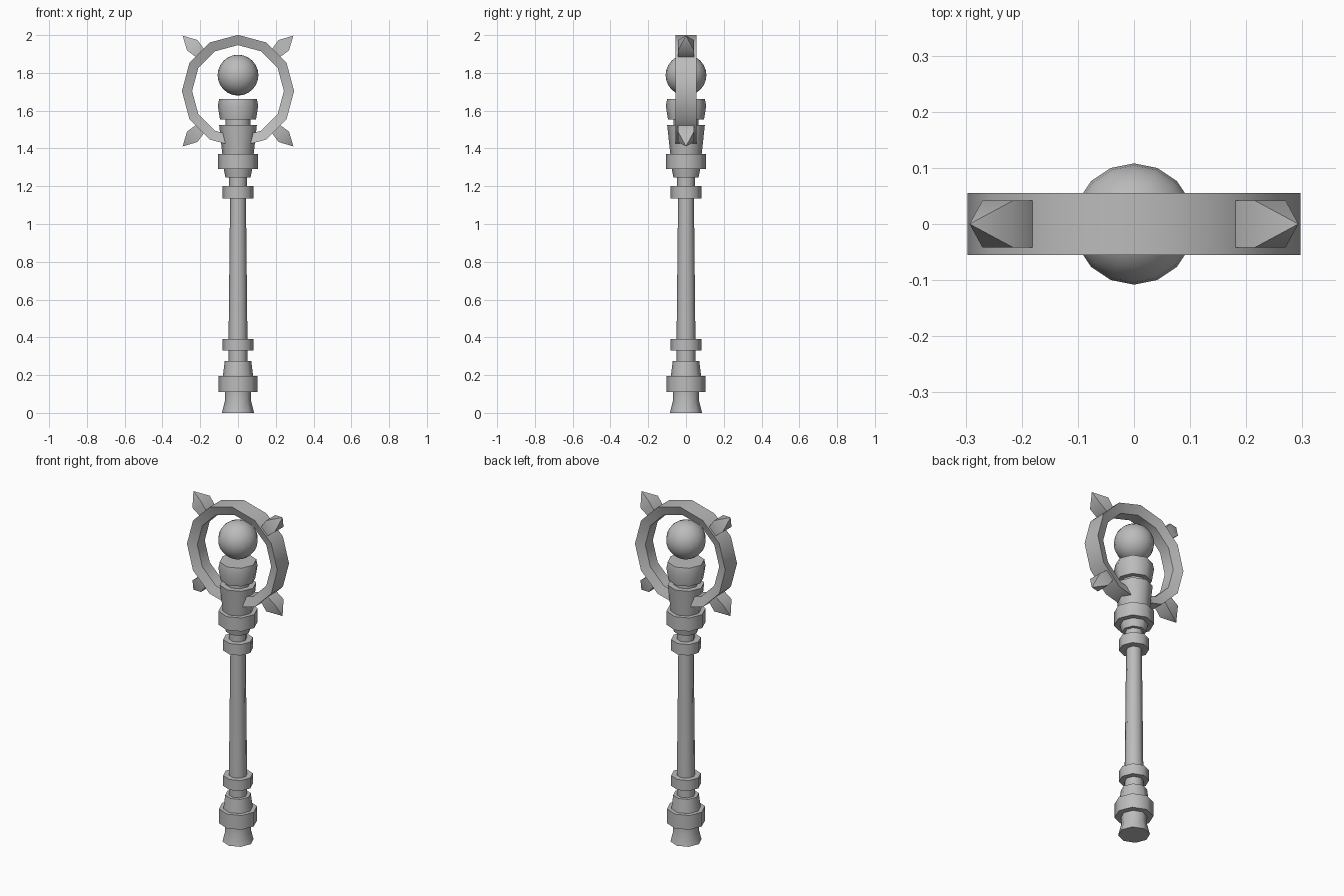
import bpy, bmesh, math
from mathutils import Matrix

if "Cube" in bpy.data.objects:
    bpy.data.objects.remove(bpy.data.objects["Cube"], do_unlink=True)

# One plain grey for the whole staff
GREY = (0.5, 0.5, 0.5, 1)
grey = bpy.data.materials.new("plain_grey")
grey.use_nodes = True
grey.diffuse_color = GREY
grey.node_tree.nodes["Principled BSDF"].inputs["Base Color"].default_value = GREY


def finish(name, bm, angle=50):
    bmesh.ops.recalc_face_normals(bm, faces=bm.faces)
    mesh = bpy.data.meshes.new(name)
    bm.to_mesh(mesh)
    bm.free()
    mesh.materials.append(grey)
    obj = bpy.data.objects.new(name, mesh)
    bpy.context.collection.objects.link(obj)
    bpy.ops.object.select_all(action='DESELECT')
    obj.select_set(True)
    bpy.context.view_layer.objects.active = obj
    bpy.ops.object.shade_smooth_by_angle(angle=math.radians(angle))
    return obj


def bridge(bm, a, b):
    for i in range(len(a)):
        j = (i + 1) % len(a)
        bm.faces.new((a[i], a[j], b[j], b[i]))


def turned(name, profile, sides=8):
    """Capped eight-sided turning from (radius, height) pairs."""
    bm = bmesh.new()
    rings = []
    for r, z in profile:
        rings.append([bm.verts.new((r * math.cos(math.tau * i / sides),
                                    r * math.sin(math.tau * i / sides), z))
                      for i in range(sides)])
    for a, b in zip(rings, rings[1:]):
        bridge(bm, a, b)
    bm.faces.new(rings[0])
    bm.faces.new(rings[-1])
    return finish(name, bm)


# Handle, from the foot up
turned("foot", [(0.085, 0), (0.07, 0.06), (0.07, 0.11)])
turned("lower_collar", [(0.104, 0.11), (0.104, 0.195)])
turned("lower_sleeve", [(0.08, 0.195), (0.07, 0.275)])
turned("lower_neck", [(0.05, 0.275), (0.05, 0.33)])
turned("lower_band", [(0.081, 0.33), (0.081, 0.392)])
turned("shaft", [(0.05, 0.392), (0.042, 1.135)])
turned("upper_band", [(0.081, 1.135), (0.081, 1.2)])
turned("upper_neck", [(0.048, 1.2), (0.048, 1.245)])
turned("upper_sleeve", [(0.066, 1.245), (0.075, 1.29)])
turned("upper_collar", [(0.107, 1.29), (0.107, 1.37)])

# Head and cup
turned("head", [(0.083, 1.37), (0.1, 1.525)])
turned("head_neck", [(0.067, 1.525), (0.067, 1.552)])
turned("cup", [(0.095, 1.552), (0.107, 1.625), (0.1, 1.662)])

# Floating orb
bm = bmesh.new()
bmesh.ops.create_uvsphere(bm, u_segments=16, v_segments=12, radius=0.108,
                          matrix=Matrix.Translation((0, 0, 1.788)))
finish("orb", bm)

# Twelve-sided hoop with a wide outer face
CENTRE = 1.704
bm = bmesh.new()
section = [(0.297, -0.055), (0.297, 0.055), (0.243, 0.035), (0.243, -0.035)]
loops = []
for i in range(12):
    a = math.tau * i / 12
    loops.append([bm.verts.new((r * math.cos(a), y, CENTRE + r * math.sin(a)))
                  for r, y in section])
for i in range(12):
    bridge(bm, loops[i], loops[(i + 1) % 12])
finish("hoop", bm)

# Four pointed studs on the diagonals
for side, sx in (("left", 1), ("right", -1)):
    for level, sz in (("upper", 1), ("lower", -1)):
        bm = bmesh.new()
        rows = []
        for d, p in ((0.284, 0.03), (0.343, 0.039)):
            rows.append([bm.verts.new((sx * (d + p * u) * math.sqrt(0.5), 0.042 * v,
                                       CENTRE + sz * (d - p * u) * math.sqrt(0.5)))
                         for u, v in ((-1, -1), (1, -1), (1, 1), (-1, 1))])
        bridge(bm, rows[0], rows[1])
        bm.faces.new(rows[0])
        tip = bm.verts.new((sx * 0.293, 0, CENTRE + sz * 0.293))
        for i in range(4):
            bm.faces.new((rows[1][i], rows[1][(i + 1) % 4], tip))
        finish(f"{level}_{side}_stud", bm)
